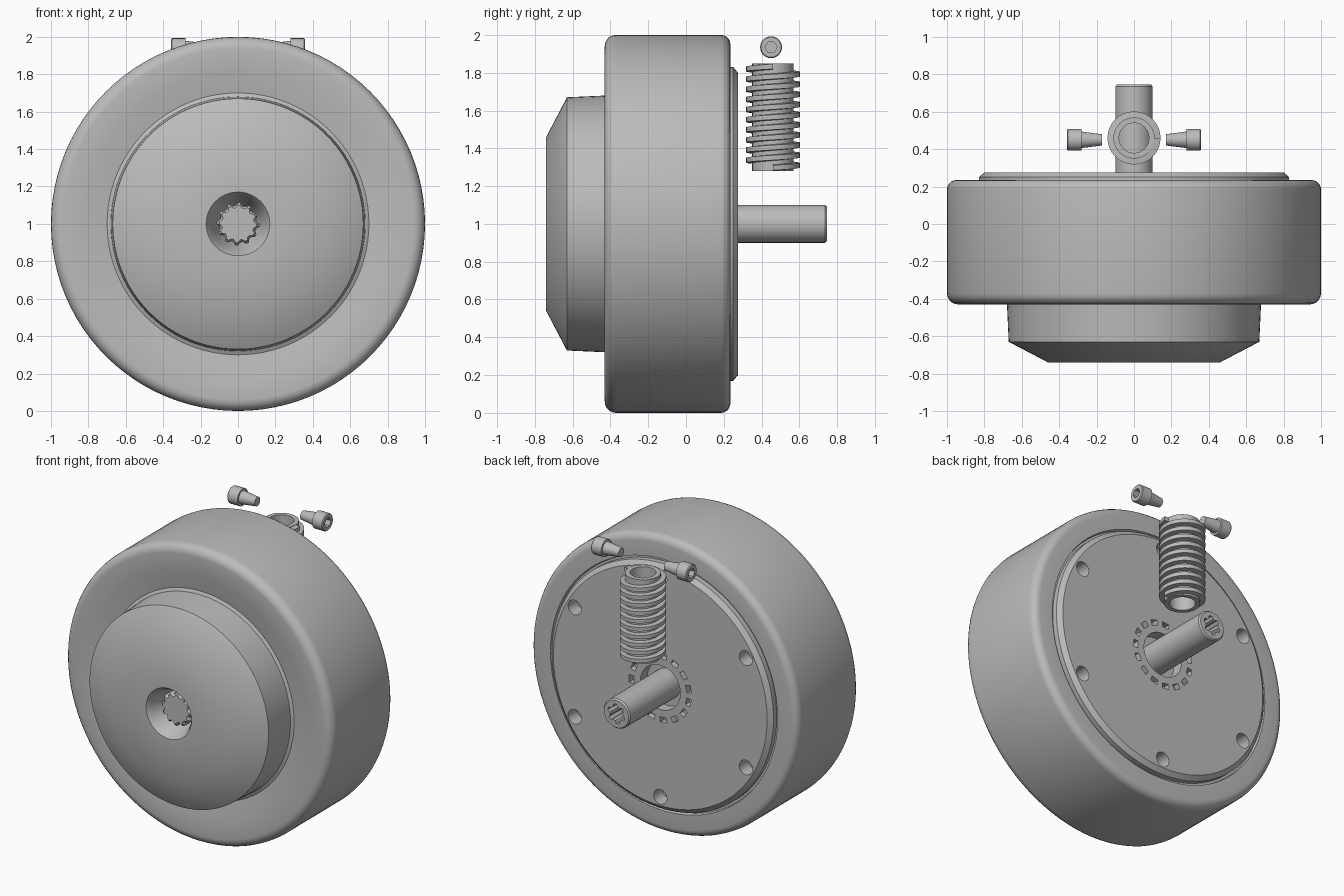
import bpy, bmesh
from math import sin, cos, pi, radians
from mathutils import Vector, Matrix

if "Cube" in bpy.data.objects:
    bpy.data.objects.remove(bpy.data.objects["Cube"], do_unlink=True)

grey = bpy.data.materials.new("plain_grey")
grey.use_nodes = True
grey.diffuse_color = (0.5, 0.5, 0.5, 1)
grey.node_tree.nodes["Principled BSDF"].inputs["Base Color"].default_value = (0.5, 0.5, 0.5, 1)

BACK = Vector((0, 1, 0))
CENTRE = Vector((0, 0, 1))


def finish(name, bm, matrix=Matrix()):
    bmesh.ops.remove_doubles(bm, verts=bm.verts, dist=1e-5)
    bmesh.ops.recalc_face_normals(bm, faces=bm.faces)
    bm.transform(matrix)
    mesh = bpy.data.meshes.new(name)
    bm.to_mesh(mesh)
    bm.free()
    mesh.materials.append(grey)
    obj = bpy.data.objects.new(name, mesh)
    bpy.context.collection.objects.link(obj)
    return obj


def smooth(obj, angle=32):
    bpy.ops.object.select_all(action='DESELECT')
    obj.select_set(True)
    bpy.context.view_layer.objects.active = obj
    bpy.ops.object.shade_smooth_by_angle(angle=radians(angle))


def bridge(bm, loops, closed_path=False):
    pairs = list(zip(loops, loops[1:]))
    if closed_path:
        pairs.append((loops[-1], loops[0]))
    for a, b in pairs:
        n = len(a)
        for i in range(n):
            bm.faces.new((a[i], a[(i + 1) % n], b[(i + 1) % n], b[i]))


def lathe(name, profile, origin, axis, sides, shape=lambda r, i: r, tube=False):
    """Turn (radius, distance) points about an axis; solid unless tube."""
    bm = bmesh.new()
    loops = []
    for r, h in profile:
        loops.append([bm.verts.new((shape(r, i) * cos(2 * pi * i / sides),
                                    shape(r, i) * sin(2 * pi * i / sides), h))
                      for i in range(sides)])
    bridge(bm, loops, tube)
    if not tube:
        bm.faces.new(loops[0])
        bm.faces.new(loops[-1])
    turn = axis.to_track_quat('Z', 'Y').to_matrix().to_4x4()
    return finish(name, bm, Matrix.Translation(origin) @ turn)


# Housing: front hub, rounded drum and back plate in one turned profile
fillet = [(0.94 + 0.06 * sin(k * pi / 10), -0.37 - 0.06 * cos(k * pi / 10)) for k in range(6)]
fillet_back = [(0.95 + 0.05 * cos(k * pi / 10), 0.185 + 0.05 * sin(k * pi / 10)) for k in range(6)]
profile = [(0.1, -0.56), (0.125, -0.62), (0.15, -0.71), (0.17, -0.74), (0.46, -0.74),
           (0.67, -0.63), (0.68, -0.41), (0.7, -0.4), (0.82, -0.42)]
profile += fillet + fillet_back
profile += [(0.85, 0.235), (0.845, 0.215), (0.83, 0.215), (0.83, 0.25), (0.8, 0.275),
            (0.15, 0.275), (0.15, 0.2), (0.09, 0.2)]
housing = lathe("housing", profile, CENTRE, BACK, 96)

# Screw holes and small slots sunk into the back plate
bm = bmesh.new()
for k in range(6):
    a = radians(30 + 60 * k)
    place = Matrix.Translation((0.74 * cos(a), 0.25, 1 + 0.74 * sin(a)))
    bmesh.ops.create_cone(bm, cap_ends=True, segments=16, radius1=0.05, radius2=0.05, depth=0.14,
                          matrix=place @ Matrix.Rotation(pi / 2, 4, 'X'))
for k in range(15):
    a = 2 * pi * k / 15
    place = Matrix.Translation(CENTRE) @ Matrix.Rotation(a, 4, 'Y') @ Matrix.Translation((0.215, 0.265, 0))
    bmesh.ops.create_cube(bm, size=1, matrix=place @ Matrix.Diagonal((0.035, 0.06, 0.05, 1)))
cutter = finish("plate_cutter", bm)
cutter.hide_render = True
cut = housing.modifiers.new("holes", 'BOOLEAN')
cut.operation = 'DIFFERENCE'
cut.solver = 'EXACT'
cut.object = cutter
bpy.context.view_layer.objects.active = housing
bpy.ops.object.modifier_apply(modifier=cut.name)
bpy.data.objects.remove(cutter, do_unlink=True)
smooth(housing)

# Splined shaft end inside the front recess
spline = lathe("front_spline", [(0.115, -0.5), (0.115, -0.65), (0.1, -0.665)], CENTRE, BACK, 48,
               lambda r, i: r if i % 4 < 2 else r * 0.86)
smooth(spline, 20)

# Output shaft with a lobed socket in its end
shaft = lathe("output_shaft", [(0.1, 0.15), (0.1, 0.735), (0.092, 0.745), (0.065, 0.745),
                               (0.06, 0.62)], CENTRE, BACK, 36,
              lambda r, i: r * 0.75 if r < 0.07 and i % 6 < 3 else r)
smooth(shaft)

# Worm gear: hollow core with a square helical thread
WORM = Vector((0, 0.46, 0))
BOTTOM, TOP, TURNS, STEPS = 1.28, 1.85, 10, 32
core = lathe("worm_core", [(0.08, BOTTOM), (0.11, BOTTOM), (0.11, TOP), (0.08, TOP)],
             WORM, Vector((0, 0, 1)), STEPS, tube=True)
smooth(core)
bm = bmesh.new()
rings = []
pitch = (TOP - BOTTOM - 0.034) / TURNS
for s in range(TURNS * STEPS + 1):
    a = 2 * pi * s / STEPS
    z = BOTTOM + pitch * s / STEPS
    rings.append([bm.verts.new((r * cos(a), r * sin(a), z + dz))
                  for r, dz in ((0.1, 0), (0.142, 0.004), (0.142, 0.03), (0.1, 0.034))])
bridge(bm, rings)
bm.faces.new(rings[0])
bm.faces.new(rings[-1])
smooth(finish("worm_thread", bm, Matrix.Translation(WORM)))

# Pair of tapered socket screws beside the worm
for side, label in ((1, "left"), (-1, "right")):
    screw = lathe(label + "_screw",
                  [(0.03, 0.17), (0.044, 0.28), (0.058, 0.28), (0.058, 0.352), (0.053, 0.358),
                   (0.032, 0.358), (0.032, 0.31)],
                  Vector((0, 0.45, 1.935)), Vector((side, 0, 0)), 24,
                  lambda r, i: r * (1 if i % 4 == 0 else 0.9) if r == 0.032 else r)
    smooth(screw)
